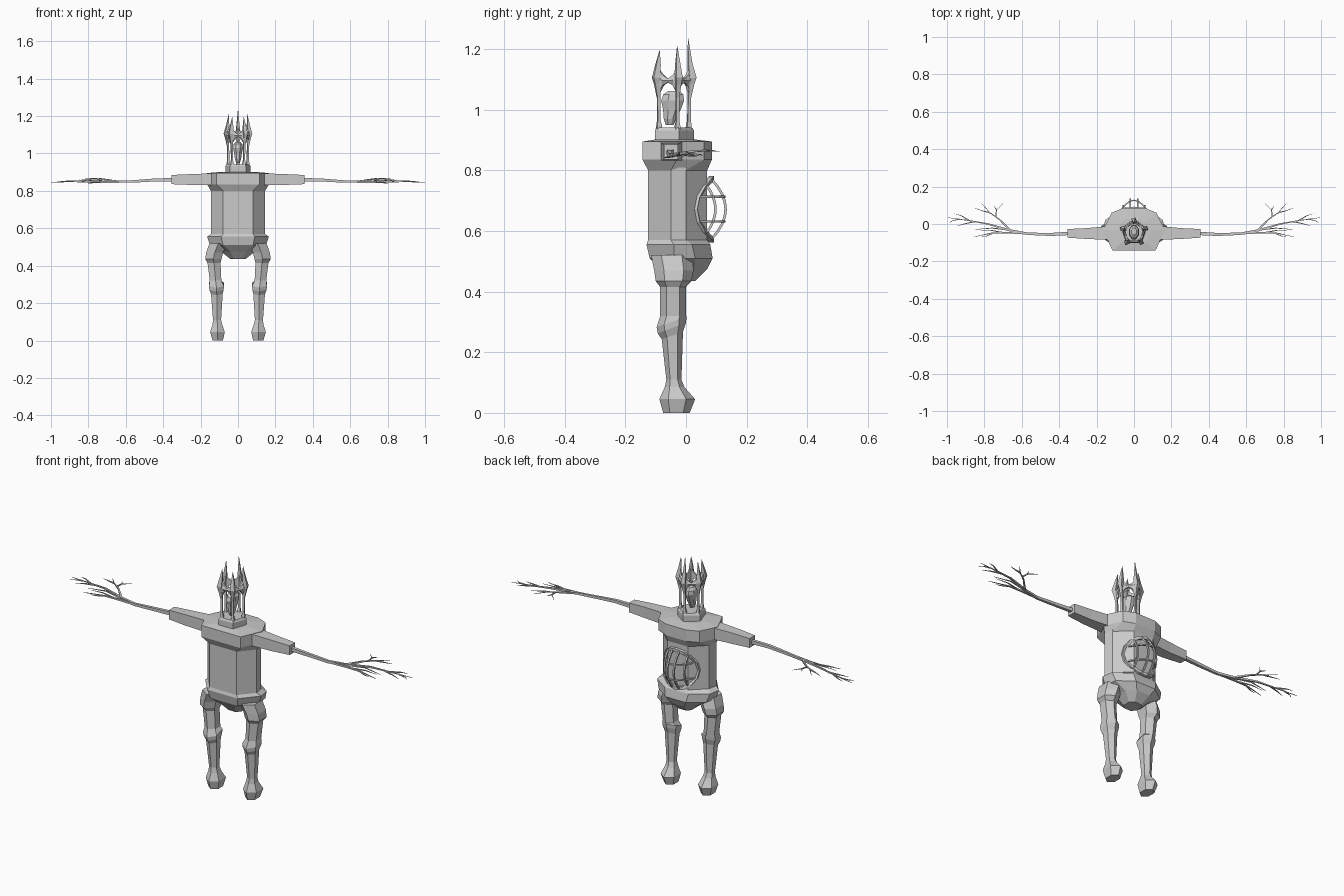
import bpy, bmesh, math
from mathutils import Vector

if "Cube" in bpy.data.objects:
    bpy.data.objects.remove(bpy.data.objects["Cube"])

grey = bpy.data.materials.new("ash grey")
grey.diffuse_color = (0.6, 0.6, 0.6, 1)
grey.use_nodes = True
grey.node_tree.nodes["Principled BSDF"].inputs["Base Color"].default_value = grey.diffuse_color


def loft(name, rings, closed=False, mirror=False):
    """Skin a list of equal-sized point rings, optionally looped or mirrored in x."""
    bm = bmesh.new()
    vs = [[bm.verts.new(p) for p in r] for r in rings]
    n = len(vs[0])
    for i in range(len(vs) if closed else len(vs) - 1):
        a, b = vs[i], vs[(i + 1) % len(vs)]
        for j in range(n):
            k = (j + 1) % n
            bm.faces.new((a[j], a[k], b[k], b[j]))
    if not closed:
        bm.faces.new(vs[0])
        bm.faces.new(vs[-1])
    bmesh.ops.recalc_face_normals(bm, faces=bm.faces)
    me = bpy.data.meshes.new(name)
    bm.to_mesh(me)
    bm.free()
    me.materials.append(grey)
    ob = bpy.data.objects.new(name, me)
    bpy.context.collection.objects.link(ob)
    if mirror:
        ob.modifiers.new("mirror", 'MIRROR')
    return ob


def tube(name, pts, radii, sides=4, closed=False, mirror=False, up=(0, 0, 1)):
    pts = [Vector(p) for p in pts]
    rings = []
    n = len(pts)
    for i, p in enumerate(pts):
        a = pts[(i - 1) % n] if closed else pts[max(i - 1, 0)]
        b = pts[(i + 1) % n] if closed else pts[min(i + 1, n - 1)]
        t = (b - a).normalized()
        u = t.cross(Vector(up)).normalized()
        w = u.cross(t)
        r = radii[i] if isinstance(radii, (list, tuple)) else radii
        rings.append([p + r * (math.cos(q) * u + math.sin(q) * w)
                      for q in (math.tau * (k + .5) / sides for k in range(sides))])
    return loft(name, rings, closed, mirror)


def oct_ring(half, z):
    """Body section from the right-hand points, front to back."""
    return [(x, y, z) for x, y in half] + [(-x, y, z) for x, y in reversed(half)]


def ellipse(cx, x, y0, y1, z, n=6, slope=0.0):
    cy, ry = (y0 + y1) / 2, (y1 - y0) / 2
    return [(cx + x * math.cos(a), cy + ry * math.sin(a) / math.sin(math.tau / 4),
             z + slope * math.sin(a))
            for a in (math.tau * (k + .5) / n for k in range(n))] if n != 6 else \
           [(cx + x * math.cos(a), cy + ry * math.sin(a), z + slope * math.sin(a))
            for a in (math.tau * k / n + math.pi / 6 for k in range(n))]


# Torso and shoulder slab
body = [(.08, -.125), (.145, -.05), (.135, 0), (.06, .07)]
slab = [(.115, -.143), (.165, -.03), (.12, .06), (.06, .085)]
loft("torso", [oct_ring(body, .55), oct_ring(body, .81)])
loft("shoulders", [oct_ring(body, .80), oct_ring(slab, .835), oct_ring(slab, .895),
                   oct_ring([(x * .55, y * .55 - .02) for x, y in slab], .902)])

# Hips, bulging at the back and tapering between the legs
loft("hips", [oct_ring(body, .57),
              oct_ring([(.09, -.13), (.165, -.04), (.155, .02), (.07, .08)], .555),
              oct_ring([(.08, -.12), (.15, -.04), (.14, .03), (.06, .088)], .51),
              oct_ring([(.04, -.085), (.09, -.04), (.08, .03), (.04, .07)], .475),
              oct_ring([(.02, -.05), (.04, -.03), (.04, .01), (.02, .03)], .435)])

# Legs: centre x, half width, front y, back y, height, slope
leg = [(.105, .055, -.115, .02, .52, 0), (.125, .052, -.105, .025, .47, 0),
       (.132, .05, -.10, .018, .435, 0), (.128, .04, -.085, .0, .415, 0),
       (.12, .036, -.085, 0, .32, 0), (.115, .046, -.097, .002, .30, .018),
       (.115, .044, -.093, 0, .28, .018), (.113, .036, -.08, -.01, .255, .012),
       (.112, .025, -.065, -.015, .11, 0), (.11, .03, -.07, -.005, .085, 0),
       (.11, .045, -.088, .03, .045, 0), (.108, .032, -.075, .012, 0, 0)]
loft("leg", [ellipse(cx, w, y0, y1, z, 6, s) for cx, w, y0, y1, z, s in leg], mirror=True)

# Sleeves
loft("sleeve", [[(x, y0, z0), (x, y1, z0), (x, y1, z1), (x, y0, z1)] for x, y0, y1, z0, z1 in
                [(.12, -.085, -.01, .832, .894), (.25, -.08, -.022, .832, .89),
                 (.355, -.073, -.027, .836, .885)]], mirror=True)

# Branching wooden arms: path points and start thickness
twigs = [
    ("forearm", [(.34, -.05, .86), (.45, -.056, .858), (.57, -.052, .85), (.68, -.03, .852)], .013),
    ("long_finger", [(.66, -.035, .852), (.78, 0, .858), (.88, .018, .852), (1, .035, .846)], .008),
    ("long_twig_a", [(.85, .013, .853), (.91, 0, .85), (.95, -.012, .846)], .005),
    ("long_twig_b", [(.88, .018, .852), (.925, .045, .852), (.96, .055, .85)], .005),
    ("long_twig_c", [(.93, .026, .849), (.97, .018, .847), (.99, .005, .846)], .004),
    ("upper_finger", [(.66, -.035, .852), (.72, .025, .863), (.77, .06, .866), (.815, .11, .862)], .007),
    ("upper_twig_a", [(.74, .04, .864), (.735, .075, .866), (.70, .11, .862)], .005),
    ("upper_twig_b", [(.77, .06, .866), (.81, .07, .864), (.85, .085, .86)], .005),
    ("upper_twig_c", [(.735, .075, .866), (.75, .1, .864)], .004),
    ("lower_finger", [(.58, -.05, .85), (.68, -.046, .847), (.76, -.048, .845), (.86, -.07, .843)], .008),
    ("lower_twig_a", [(.70, -.046, .847), (.77, -.033, .85), (.84, -.035, .848)], .005),
    ("lower_twig_b", [(.75, -.048, .845), (.79, -.065, .842), (.82, -.07, .842)], .004),
    ("middle_finger", [(.68, -.03, .852), (.76, -.022, .858), (.86, -.03, .85)], .006),
]
for name, pts, r in twigs:
    n = len(pts) - 1
    end = .55 if name == "forearm" else .15
    tube(name, pts, [r * (1 + (end - 1) * i / n) for i in range(n + 1)], 4, mirror=True)


# Five-sided collar
CY = -.045


def spoke(i, r, z):
    a = math.pi / 2 + math.tau * i / 5
    return Vector((r * math.cos(a), CY + r * math.sin(a), z))


loft("collar", [[spoke(i, r, z) for i in range(5)]
                for r, z in [(.071, .895), (.071, .932), (.064, .942)]])

# Crown posts ending in spikes, with arched bands between them
tips = [1.235, 1.21, 1.195, 1.195, 1.21]
for i in range(5):
    path = [spoke(i, r, z) for r, z in [(.054, .935), (.055, .965), (.056, 1.04),
                                        (.062, 1.085), (.066, 1.105), (.058, 1.15), (.052, tips[i])]]
    tube("crown_spike", path, [.013, .007, .007, .012, .016, .010, .0008], 4, up=(1, .3, 0))
    rings = []
    for t, z0, z1 in [(0, 1.05, 1.135), (.25, 1.08, 1.115), (.5, 1.09, 1.102),
                      (.75, 1.08, 1.115), (1, 1.05, 1.135)]:
        rings.append([spoke(i, r, z).lerp(spoke(i + 1, r, z), t)
                      for r, z in [(.052, z0), (.062, z0), (.07, (z0 + z1) / 2),
                                   (.063, z1), (.053, z1)]])
    loft("crown_band", rings)

# Narrow head inside the crown
loft("head", [ellipse(0, w, y0, y1, z, 8) for w, y0, y1, z in
              [(.010, -.068, -.04, .95), (.018, -.075, -.03, .97), (.022, -.078, -.015, 1.0),
               (.029, -.085, -.003, 1.03), (.026, -.078, -.006, 1.05), (.014, -.06, -.02, 1.062)]])

# Round cage on the back: rim hugging the body, bowed bars
ZC, R = .672, .102
rim = [(R * .95 * math.cos(a), .085 - .055 * math.cos(a) ** 2, ZC + R * math.sin(a))
       for a in (math.tau * k / 16 for k in range(16))]
tube("cage_rim", rim, .011, 4, closed=True, up=(0, 1, 0))


def bow(u, v):
    """Point of the cage dome for offsets u, v inside the unit disc."""
    return (u * R * .95, .085 - .055 * u * u + .05 * max(0, 1 - u * u - v * v), ZC + v * R)


for u in (-.6, -.2, .2, .6):
    h = math.sqrt(1 - u * u)
    tube("cage_bar", [bow(u, h * k / 4) for k in range(-4, 5)], .006, 4, up=(1, 0, 0))
for v in (-.4, .4):
    h = math.sqrt(1 - v * v)
    tube("cage_hoop", [bow(h * k / 4, v) for k in range(-4, 5)], .005, 4)
